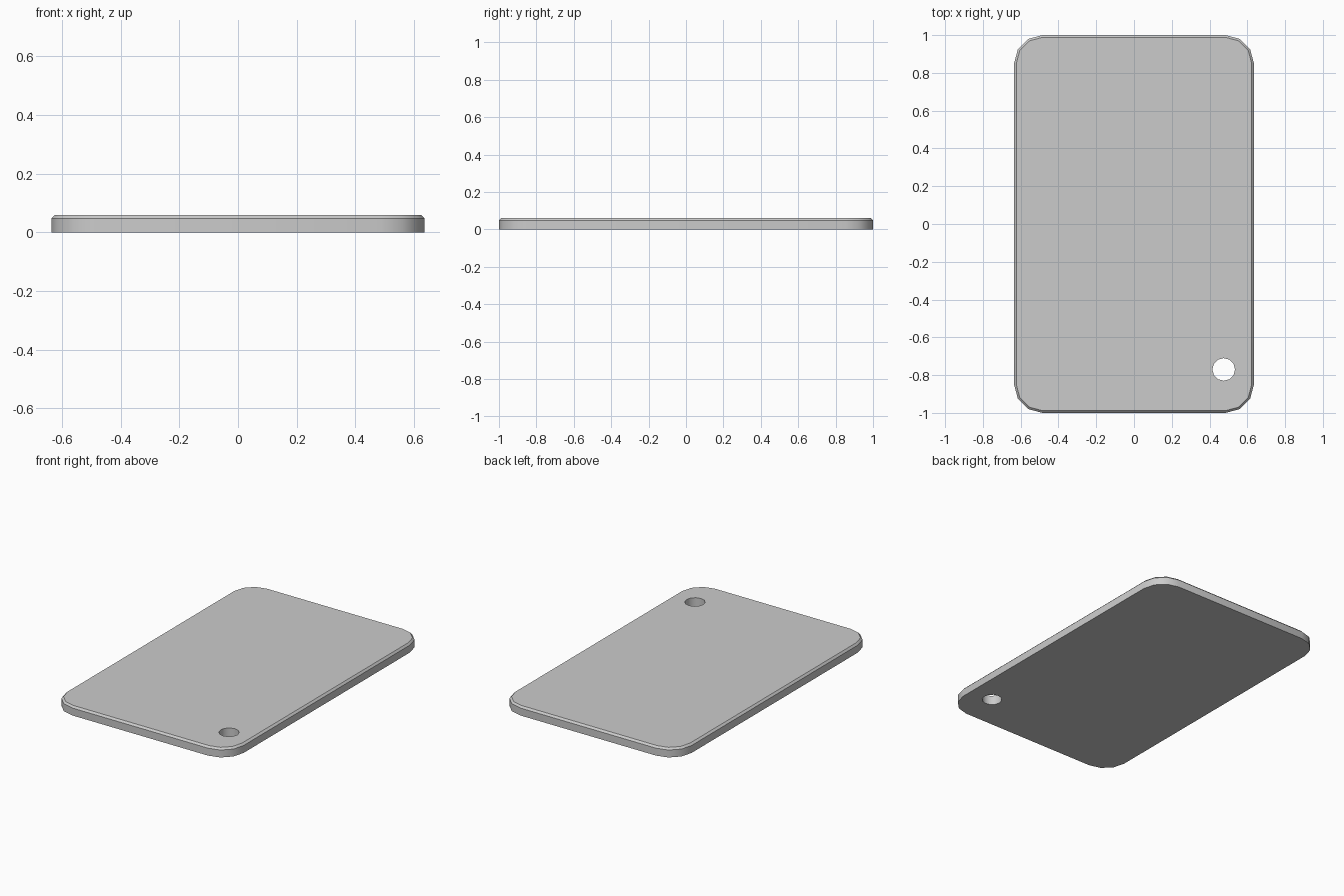
import bpy, bmesh
from math import cos, sin, pi, radians

if "Cube" in bpy.data.objects:
    bpy.data.objects.remove(bpy.data.objects["Cube"])

HALF_X, HALF_Y, HEIGHT = 0.635, 1.0, 0.06
CORNER, CHAMFER, CORNER_STEPS = 0.15, 0.012, 3
HOLE_X, HOLE_Y, HOLE_R, HOLE_SIDES = 0.475, -0.77, 0.06, 12


def rounded_ring(bm, inset, z):
    """Rounded rectangle outline, counter-clockwise."""
    ring = []
    for i, (sx, sy) in enumerate([(1, 1), (-1, 1), (-1, -1), (1, -1)]):
        for k in range(CORNER_STEPS + 1):
            a = i * pi / 2 + k * pi / 2 / CORNER_STEPS
            r = CORNER - inset
            ring.append(bm.verts.new((sx * (HALF_X - CORNER) + r * cos(a),
                                      sy * (HALF_Y - CORNER) + r * sin(a), z)))
    return ring


# Plate with rounded corners and a chamfered top edge
bm = bmesh.new()
rings = [rounded_ring(bm, inset, z) for inset, z in
         [(0, 0), (0, HEIGHT - CHAMFER), (CHAMFER, HEIGHT)]]
for low, high in zip(rings, rings[1:]):
    for i in range(len(low)):
        j = (i + 1) % len(low)
        bm.faces.new((low[i], low[j], high[j], high[i]))
bm.faces.new(rings[0][::-1])
bm.faces.new(rings[-1])
mesh = bpy.data.meshes.new("plate")
bm.to_mesh(mesh)
bm.free()
plate = bpy.data.objects.new("plate", mesh)
bpy.context.collection.objects.link(plate)

# Round hole near the front right corner
bpy.ops.mesh.primitive_cylinder_add(vertices=HOLE_SIDES, radius=HOLE_R, depth=0.3,
                                    location=(HOLE_X, HOLE_Y, HEIGHT / 2))
cutter = bpy.context.object
cutter.name = "hole_cutter"
cutter.hide_render = True
cut = plate.modifiers.new("hole", 'BOOLEAN')
cut.operation = 'DIFFERENCE'
cut.solver = 'EXACT'
cut.object = cutter

bpy.ops.object.select_all(action='DESELECT')
plate.select_set(True)
bpy.context.view_layer.objects.active = plate
bpy.ops.object.modifier_apply(modifier=cut.name)
bpy.data.objects.remove(cutter)

# Smooth corners and hole wall, crisp chamfer
bpy.ops.object.shade_smooth_by_angle(angle=radians(35))
